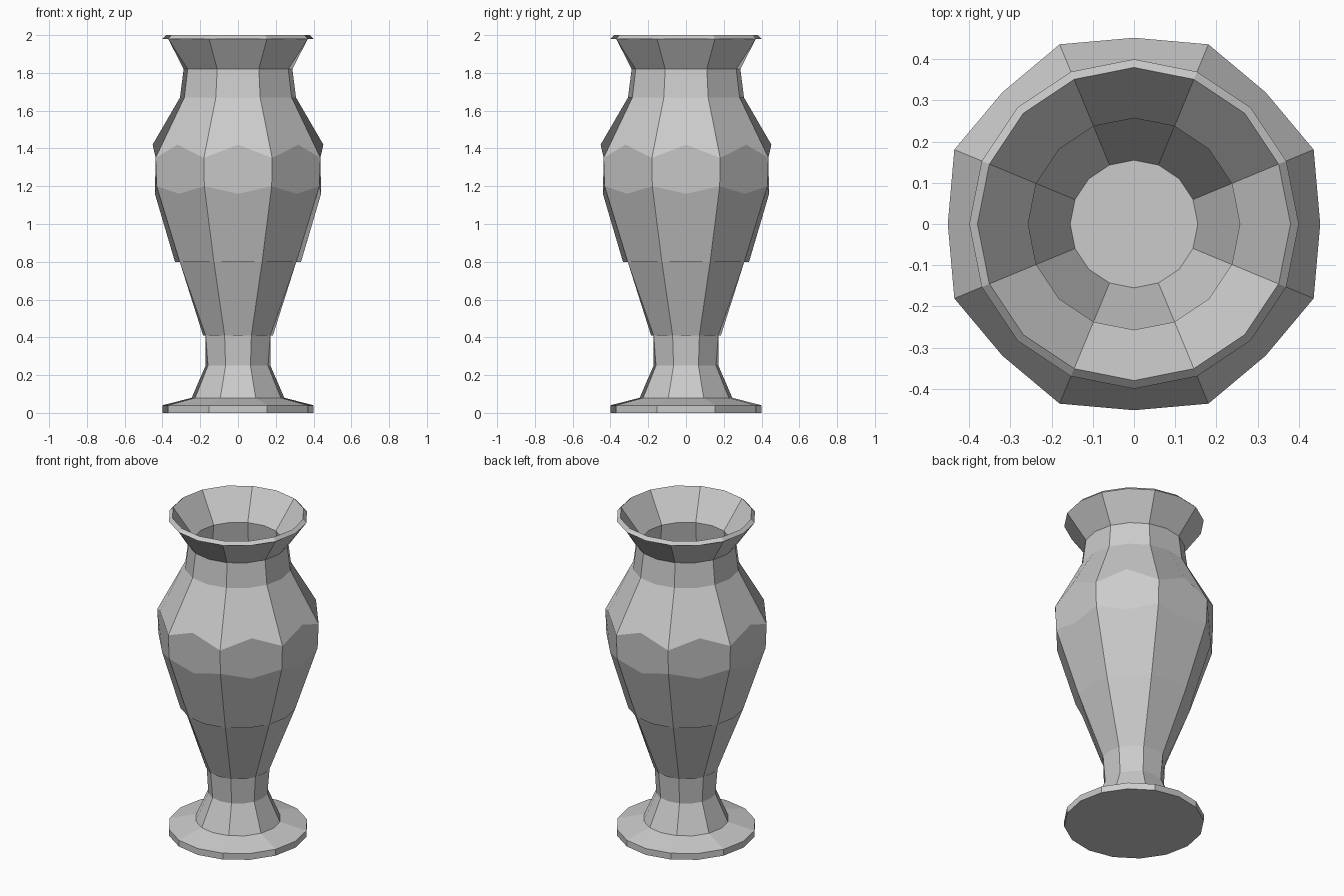
import bpy, bmesh
from math import cos, sin, pi

if "Cube" in bpy.data.objects:
    bpy.data.objects.remove(bpy.data.objects["Cube"])

SIDES = 16

# Profile rings: (even radius, even z) or (even r, even z, odd r, odd z)
outer = [(0.40, 0.0), (0.40, 0.04), (0.245, 0.08), (0.172, 0.25), (0.185, 0.41),
         (0.334, 0.80), (0.44, 1.16, 0.466, 1.20), (0.452, 1.42, 0.472, 1.35),
         (0.307, 1.67), (0.288, 1.82), (0.40, 1.98)]
inner = [(0.38, 2.0), (0.257, 1.825), (0.278, 1.66), (0.424, 1.41, 0.443, 1.35),
         (0.412, 1.17, 0.438, 1.20), (0.306, 0.81), (0.155, 0.42)]


def ring(bm, r, z, r_odd=None, z_odd=None):
    verts = []
    for k in range(SIDES):
        a = 2 * pi * k / SIDES
        odd = k % 2 and r_odd is not None
        rr, zz = (r_odd, z_odd) if odd else (r, z)
        verts.append(bm.verts.new((rr * cos(a), rr * sin(a), zz)))
    return verts


# Vase: outer wall, lip and inner wall, with broad six-cornered facets
bm = bmesh.new()
rings = [ring(bm, *p) for p in outer + inner]
for low, high in zip(rings, rings[1:]):
    for k in range(0, SIDES, 2):
        n = (k + 1) % SIDES
        bm.faces.new((low[k - 1], low[k], low[n], high[n], high[k], high[k - 1]))

# Underside of the foot and floor of the bowl
bm.faces.new(rings[0][::-1])
bm.faces.new(rings[-1])
bmesh.ops.recalc_face_normals(bm, faces=bm.faces)

mesh = bpy.data.meshes.new("vase")
bm.to_mesh(mesh)
bm.free()
bpy.context.collection.objects.link(bpy.data.objects.new("vase", mesh))
